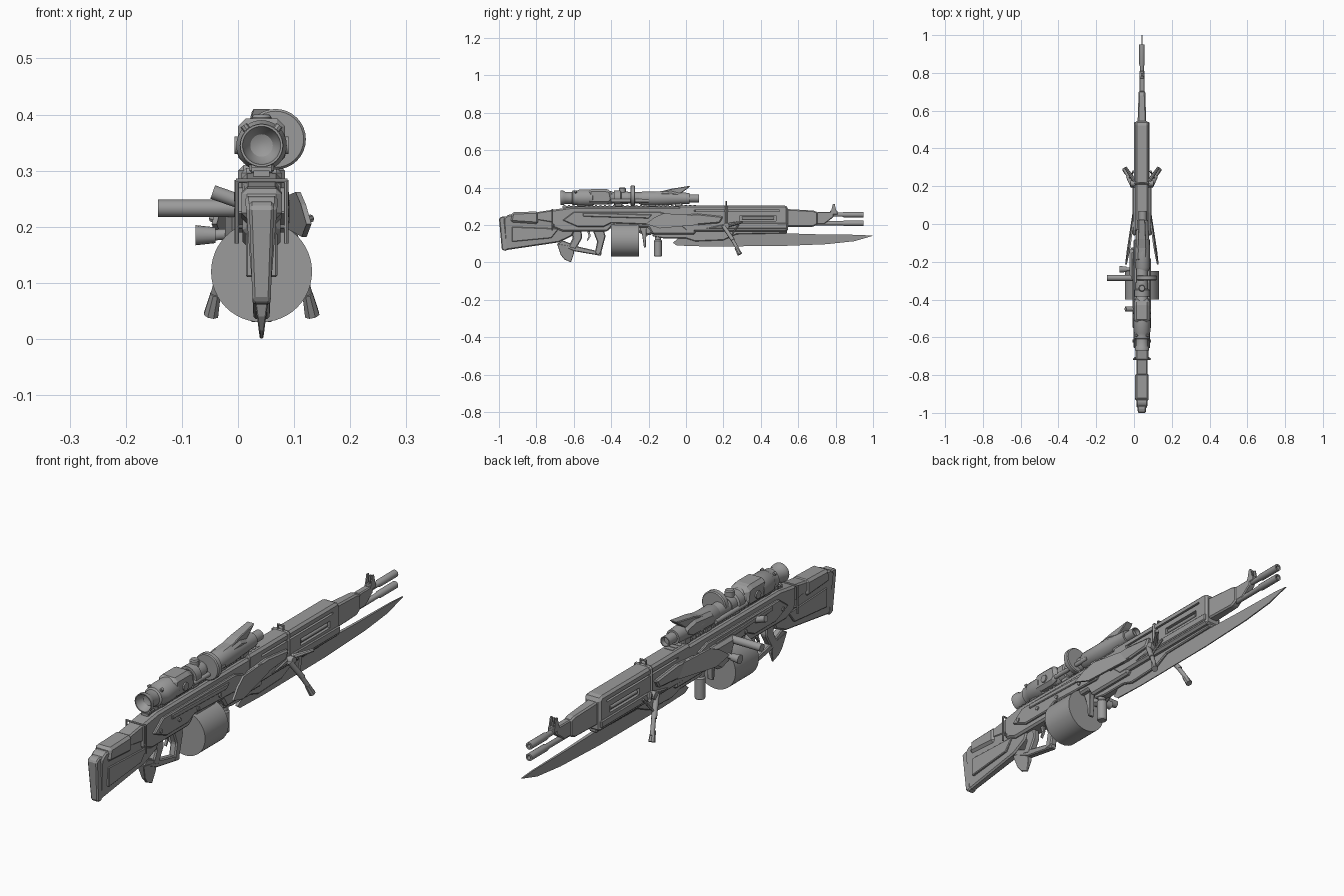
import bpy, bmesh, math
from mathutils import Vector

CX = 0.042          # centre plane of the rifle; all x below are relative to it
smooth = []
steel = bpy.data.materials.new("dark_grey")
steel.diffuse_color = (0.33, 0.33, 0.33, 1)


def finish(name, bm, bevel=0):
    bmesh.ops.recalc_face_normals(bm, faces=bm.faces)
    me = bpy.data.meshes.new(name)
    bm.to_mesh(me)
    bm.free()
    me.materials.append(steel)
    ob = bpy.data.objects.new(name, me)
    bpy.context.collection.objects.link(ob)
    if bevel:
        m = ob.modifiers.new("chamfer", 'BEVEL')
        m.width, m.segments, m.limit_method = bevel, 1, 'ANGLE'
    return ob


def prism(name, pts, xa, xb, bevel=0.0):
    """Side profile (y, z) extruded between xa and xb (numbers or functions of y, z)."""
    bm = bmesh.new()
    sides = []
    for x in (xa, xb):
        f = x if callable(x) else (lambda y, z, v=x: v)
        sides.append([bm.verts.new((CX + f(y, z), y, z)) for y, z in pts])
    a, b = sides
    bm.faces.new(a)
    bm.faces.new(b[::-1])
    for i in range(len(pts)):
        j = (i + 1) % len(pts)
        bm.faces.new((a[j], a[i], b[i], b[j]))
    return finish(name, bm, bevel)


def slab(name, pts, hw, bevel=0.0):
    """Symmetric prism; hw is a half width or a function of y, z."""
    if callable(hw):
        return prism(name, pts, lambda y, z: -hw(y, z), hw, bevel)
    return prism(name, pts, -hw, hw, bevel)


def box(name, x0, x1, y0, y1, z0, z1, bevel=0.0):
    return prism(name, [(y0, z0), (y1, z0), (y1, z1), (y0, z1)], x0, x1, bevel)


def lathe(name, prof, origin, axis=(0, 1, 0), n=24):
    """Profile of (distance along axis, radius) turned about the axis."""
    bm = bmesh.new()
    q = Vector(axis).to_track_quat('Z', 'Y')
    o = Vector(origin) + Vector((CX, 0, 0))
    rings = [[bm.verts.new(o + q @ Vector((r * math.cos(2 * math.pi * k / n),
                                          r * math.sin(2 * math.pi * k / n), d)))
              for k in range(n)] for d, r in prof]
    for a, b in zip(rings, rings[1:]):
        for k in range(n):
            bm.faces.new((a[k], a[(k + 1) % n], b[(k + 1) % n], b[k]))
    bm.faces.new(rings[0][::-1])
    bm.faces.new(rings[-1])
    ob = finish(name, bm)
    smooth.append(ob)
    return ob


def rod(name, p, q, r0, r1=None, n=14):
    d = Vector(q) - Vector(p)
    return lathe(name, [(0, r0), (d.length, r0 if r1 is None else r1)], p, d, n)


# Stock, narrower toward the bottom edge, with butt pad and cheek rest
slab("stock", [(-0.975, 0.235), (-0.965, 0.065), (-0.68, 0.107), (-0.61, 0.14), (-0.58, 0.2),
               (-0.7, 0.265), (-0.8, 0.255), (-0.95, 0.255)],
     lambda y, z: 0.014 + 0.08 * (z - 0.06), 0.006)
slab("butt_pad", [(-1.0, 0.235), (-0.985, 0.07), (-0.97, 0.06), (-0.955, 0.066), (-0.96, 0.245), (-0.985, 0.245)],
     lambda y, z: 0.016 + 0.035 * (z - 0.06), 0.005)
slab("cheek_rest", [(-0.94, 0.215), (-0.79, 0.205), (-0.79, 0.272), (-0.93, 0.268)], 0.036, 0.01)
slab("stock_spine", [(-0.8, 0.225), (-0.7, 0.21), (-0.7, 0.283), (-0.8, 0.268)], 0.03, 0.006)
for s in (-1, 1):
    prism("stock_inlay", [(-0.93, 0.11), (-0.72, 0.13), (-0.68, 0.18), (-0.93, 0.19)], s * 0.01, s * 0.028, 0.003)

# Receiver
slab("receiver", [(-0.72, 0.19), (-0.66, 0.165), (-0.42, 0.165), (-0.4, 0.185), (-0.2, 0.185), (-0.18, 0.15),
                  (0.05, 0.15), (0.05, 0.295), (-0.62, 0.295), (-0.72, 0.28)], 0.034, 0.008)
for s in (-1, 1):
    prism("receiver_side_plate", [(-0.66, 0.225), (-0.58, 0.19), (-0.44, 0.19), (-0.4, 0.21), (-0.14, 0.2),
                                  (-0.08, 0.25), (-0.14, 0.27), (-0.6, 0.27)], s * 0.03, s * 0.044, 0.004)
    prism("receiver_strip", [(-0.55, 0.245), (-0.2, 0.235), (-0.18, 0.255), (-0.55, 0.265)], s * 0.04, s * 0.049, 0.003)
    for y in (-0.62, -0.5, -0.38, -0.24):
        rod("receiver_bolt", (s * 0.04, y, 0.225), (s * 0.049, y, 0.225), 0.008, n=10)
    # Bracket uprights
    rod("bracket_post", (s * 0.044, -0.715, 0.17), (s * 0.044, -0.715, 0.283), 0.004, n=8)
    rod("bracket_foot", (s * 0.044, -0.715, 0.2), (s * 0.025, -0.7, 0.2), 0.004, n=8)
rod("bracket_bar", (-0.046, -0.715, 0.282), (0.046, -0.715, 0.282), 0.004, n=8)

# Top rail with teeth
box("rail", -0.014, 0.014, -0.66, 0.06, 0.29, 0.3)
for i in range(30):
    y = -0.655 + i * 0.024
    box("rail_tooth", -0.018, 0.018, y, y + 0.012, 0.298, 0.307)

# Pistol grip, lower bar, trigger and finger hook
slab("pistol_grip", [(-0.5, 0.175), (-0.44, 0.175), (-0.43, 0.14), (-0.455, 0.045), (-0.49, 0.04), (-0.475, 0.11)], 0.015, 0.005)
slab("grip_lower_bar", [(-0.66, 0.118), (-0.58, 0.085), (-0.45, 0.055), (-0.455, 0.035), (-0.6, 0.06), (-0.69, 0.098)], 0.014, 0.004)
slab("rear_grip", [(-0.62, 0.18), (-0.56, 0.18), (-0.555, 0.13), (-0.59, 0.07), (-0.63, 0.08), (-0.605, 0.13)], 0.015, 0.005)
slab("grip_hook", [(-0.69, 0.1), (-0.6, 0.085), (-0.6, 0.045), (-0.615, 0.0), (-0.65, 0.015), (-0.67, 0.04)],
     lambda y, z: 0.003 + 0.13 * z, 0.002)
slab("trigger", [(-0.53, 0.17), (-0.515, 0.17), (-0.51, 0.14), (-0.525, 0.115), (-0.53, 0.118), (-0.52, 0.142)], 0.005)

# Drum magazine and feed neck
lathe("drum_magazine", [(-0.4, 0.09), (-0.25, 0.09)], (0, 0, 0.12), n=48)
box("feed_neck", -0.04, 0.04, -0.39, -0.255, 0.15, 0.23, 0.008)
slab("magazine_catch", [(-0.25, 0.19), (-0.21, 0.19), (-0.215, 0.08), (-0.225, 0.08), (-0.235, 0.15)], 0.012, 0.002)

# Left side controls
rod("charging_handle", (-0.185, -0.285, 0.233), (-0.02, -0.285, 0.233), 0.0155, n=20)
rod("selector_knob", (-0.118, -0.24, 0.185), (-0.082, -0.24, 0.185), 0.018, 0.014, 16)
rod("selector_stem", (-0.09, -0.24, 0.185), (-0.02, -0.24, 0.19), 0.01)
rod("release_stud", (-0.087, -0.45, 0.262), (-0.03, -0.45, 0.242), 0.013)
prism("left_cover", [(-0.3, 0.25), (-0.14, 0.25), (-0.12, 0.19), (-0.2, 0.14), (-0.26, 0.16)], -0.065, -0.03, 0.012)

# Foregrip
lathe("foregrip", [(0, 0.017), (0.006, 0.021), (0.085, 0.021), (0.092, 0.016), (0.13, 0.016)],
      (0, -0.15, 0.03), (0, 0, 1), 20)

# Handguard with recessed side slots
guard = slab("handguard", [(0.0, 0.165), (0.545, 0.165), (0.545, 0.295), (0.53, 0.305), (-0.04, 0.305), (-0.04, 0.2)],
             0.036, 0.012)
for s in (-1, 1):
    for y0, y1, z0, z1 in ((0.29, 0.48, 0.222, 0.25), (0.04, 0.5, 0.272, 0.28)):
        cut = box("slot_cutter", s * 0.024, s * 0.06, y0, y1, z0, z1)
        cut.hide_render = True
        cut.hide_set(True)
        m = guard.modifiers.new("slot", 'BOOLEAN')
        m.operation, m.object = 'DIFFERENCE', cut
    rod("slot_tube", (s * 0.026, 0.3, 0.236), (s * 0.026, 0.47, 0.236), 0.008)
    prism("handguard_side_rib", [(0.1, 0.18), (0.54, 0.18), (0.54, 0.21), (0.24, 0.212)], s * 0.03, s * 0.041, 0.004)
    # Swept side shield, flaring outward to the rear
    face = lambda y, z, s=s: s * (0.036 + 0.145 * (0.14 - y) - 0.1 * (z - 0.22))
    back = lambda y, z, s=s: face(y, z) - s * 0.009
    prism("side_shield", [(0.14, 0.222), (0.08, 0.25), (-0.12, 0.262), (-0.17, 0.24), (-0.215, 0.205),
                          (-0.14, 0.182), (0.06, 0.2)], back, face)
    prism("shield_mount", [(0.18, 0.21), (0.2, 0.245), (0.06, 0.26), (-0.06, 0.25), (-0.06, 0.205), (0.06, 0.2)],
          s * 0.03, s * 0.05, 0.006)

# Band and sling ring around the handguard
box("handguard_band", -0.042, 0.042, 0.205, 0.225, 0.175, 0.31, 0.01)
for s in (-1, 1):
    rod("ring_post", (s * 0.012, 0.215, 0.3), (s * 0.012, 0.215, 0.325), 0.004, n=8)
rod("ring_bar", (-0.014, 0.215, 0.325), (0.014, 0.215, 0.325), 0.004, n=8)

# Front sleeve, barrels and muzzles
slab("front_sleeve", [(0.54, 0.19), (0.68, 0.19), (0.705, 0.205), (0.705, 0.268), (0.68, 0.277), (0.54, 0.285)],
     lambda y, z: 0.023 - 0.035 * (y - 0.54), 0.006)
slab("barrel_block", [(0.7, 0.205), (0.74, 0.205), (0.79, 0.243), (0.79, 0.27), (0.7, 0.27)], 0.014, 0.004)
for z in (0.255, 0.209):
    lathe("barrel", [(0.5, 0.011), (0.835, 0.011), (0.845, 0.0145), (0.95, 0.0145), (0.95, 0.008), (0.9, 0.008)],
          (0, 0, z), n=20)

# Front sight
box("front_sight_base", -0.014, 0.014, 0.77, 0.81, 0.255, 0.276, 0.003)
slab("front_sight_post", [(0.78, 0.27), (0.8, 0.27), (0.793, 0.31), (0.786, 0.31)], 0.003)
for s in (-1, 1):
    prism("front_sight_ear", [(0.775, 0.27), (0.805, 0.27), (0.795, 0.312), (0.785, 0.312)], s * 0.009, s * 0.014)

# Bayonet blade and its holder
slab("bayonet_blade", [(-0.07, 0.105), (-0.05, 0.09), (0.1, 0.085), (0.5, 0.087), (0.75, 0.097), (0.9, 0.113),
                       (1.0, 0.142), (0.93, 0.147), (0.7, 0.15), (0.5, 0.156), (0.02, 0.156), (-0.04, 0.13)],
     lambda y, z: 0.002 + 0.13 * (z - 0.085) * (1.08 - y))
slab("blade_holder", [(-0.18, 0.14), (-0.12, 0.128), (0.0, 0.128), (0.05, 0.112), (0.2, 0.118), (0.27, 0.15),
                      (0.54, 0.155), (0.54, 0.18), (-0.18, 0.18)], 0.017, 0.004)

# Bipod
for s in (-1, 1):
    rod("bipod_hinge", (s * 0.03, 0.215, 0.195), (s * 0.06, 0.215, 0.195), 0.016)
    rod("bipod_upper_leg", (s * 0.05, 0.2, 0.195), (s * 0.073, 0.25, 0.12), 0.011)
    rod("bipod_lower_leg", (s * 0.068, 0.243, 0.13), (s * 0.086, 0.28, 0.065), 0.009)
    rod("bipod_foot", (s * 0.082, 0.268, 0.08), (s * 0.09, 0.288, 0.043), 0.01, 0.014, 8)
    rod("bipod_brace", (s * 0.045, 0.28, 0.2), (s * 0.066, 0.24, 0.14), 0.005, n=8)
    rod("bipod_wing", (s * 0.04, 0.23, 0.2), (s * 0.088, 0.3, 0.215), 0.011, 0.007, 8)

# Scope: hollow eyepiece, body, offset dial disc and front tube
SZ = 0.345
lathe("scope_eyepiece", [(-0.635, 0.008), (-0.64, 0.02), (-0.655, 0.03), (-0.67, 0.034), (-0.67, 0.038), (-0.655, 0.038),
                         (-0.645, 0.032), (-0.61, 0.032), (-0.605, 0.039), (-0.58, 0.039), (-0.57, 0.045),
                         (-0.5, 0.045), (-0.49, 0.036), (-0.4, 0.036), (-0.39, 0.03), (-0.2, 0.03)], (0, 0, SZ), n=32)
slab("scope_housing", [(-0.53, 0.31), (-0.41, 0.31), (-0.39, 0.33), (-0.4, 0.385), (-0.43, 0.393), (-0.52, 0.393)], 0.042, 0.018)
lathe("scope_dial", [(-0.298, 0.05), (-0.294, 0.054), (-0.276, 0.054), (-0.272, 0.05)], (0.025, 0, 0.356), n=32)
lathe("scope_collar", [(-0.385, 0.04), (-0.35, 0.04), (-0.345, 0.033), (-0.31, 0.033)], (0, 0, SZ))
lathe("scope_front_body", [(-0.25, 0.03), (-0.23, 0.038), (-0.12, 0.038), (-0.07, 0.034), (0.02, 0.029),
                           (0.02, 0.021), (0.07, 0.021), (0.07, 0.017), (0.05, 0.017)], (0.004, 0, 0.342))
slab("scope_front_housing", [(-0.2, 0.315), (-0.06, 0.315), (-0.02, 0.335), (-0.02, 0.37), (-0.08, 0.385), (-0.2, 0.375)],
     lambda y, z: 0.035 - 0.03 * (y + 0.2), 0.014)
slab("scope_fin", [(-0.17, 0.37), (-0.08, 0.393), (0.025, 0.41), (0.005, 0.392), (-0.04, 0.36), (-0.15, 0.36)],
     lambda y, z: 0.026 - 0.04 * (y + 0.2), 0.003)
lathe("scope_turret", [(0, 0.018), (0.05, 0.018), (0.055, 0.014)], (0, -0.34, 0.345), (0, 0, 1), 16)
for s in (-1, 1):
    rod("scope_side_knob", (s * 0.03, -0.46, SZ), (s * 0.048, -0.46, SZ), 0.016)
    rod("scope_stud", (s * 0.026, -0.59, SZ + 0.028), (s * 0.032, -0.59, SZ + 0.036), 0.007, n=8)
    rod("scope_side_tube", (s * 0.034, -0.4, 0.33), (s * 0.034, -0.2, 0.33), 0.009)
for y in (-0.56, -0.36, -0.18, -0.04):
    box("scope_mount", -0.022, 0.022, y - 0.02, y + 0.02, 0.296, 0.325, 0.004)

# Smooth the turned parts while keeping their edges sharp
bpy.ops.object.select_all(action='DESELECT')
for ob in smooth:
    ob.select_set(True)
bpy.context.view_layer.objects.active = smooth[0]
bpy.ops.object.shade_smooth_by_angle(angle=math.radians(32))
